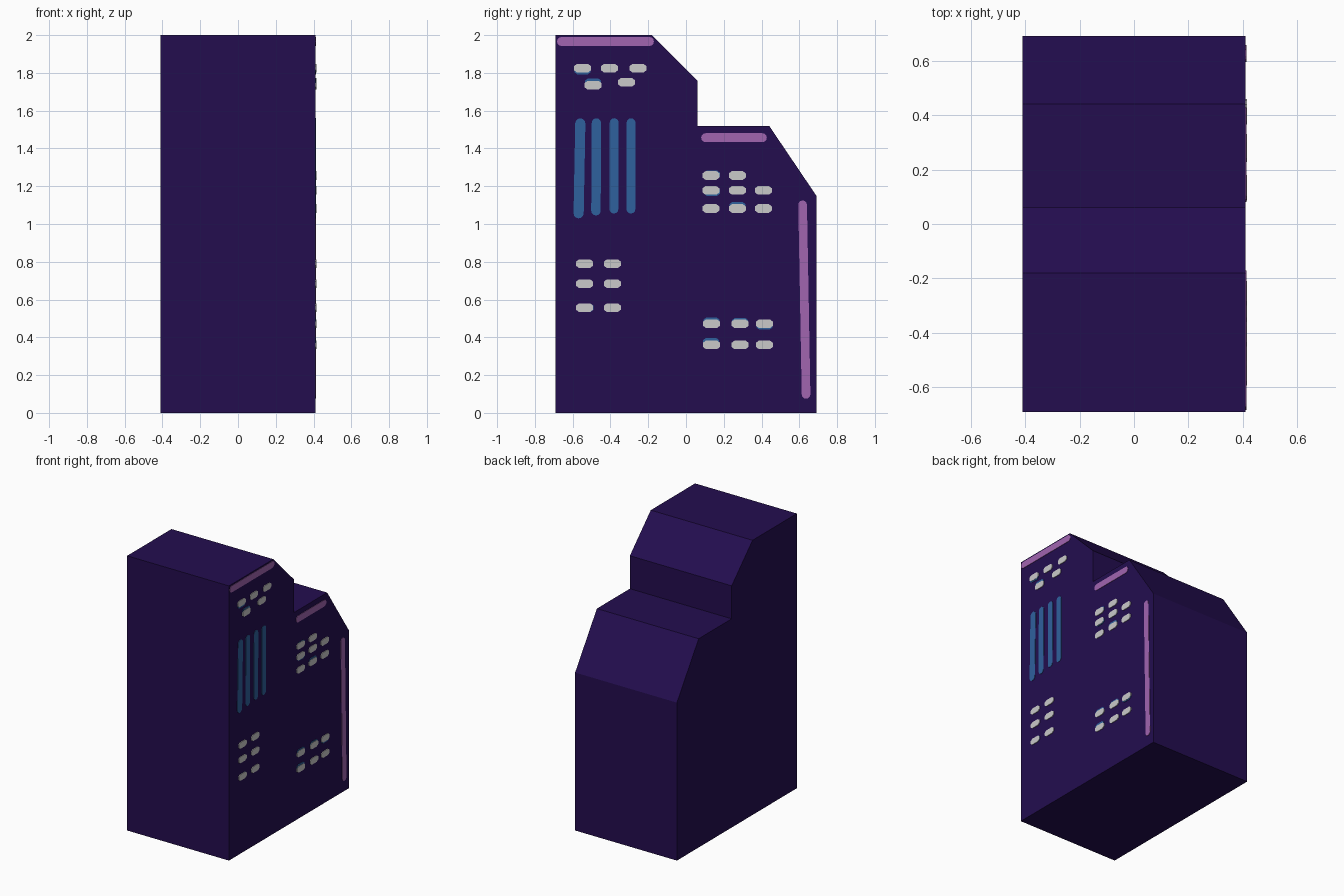
import bpy, bmesh, math

if "Cube" in bpy.data.objects:
    bpy.data.objects.remove(bpy.data.objects["Cube"])

HALF_W = 0.41


def material(name, rgb):
    m = bpy.data.materials.new(name)
    m.diffuse_color = (*rgb, 1.0)
    m.use_nodes = True
    m.node_tree.nodes["Principled BSDF"].inputs["Base Color"].default_value = m.diffuse_color
    return m


PURPLE = material("deep purple", (0.0170, 0.0040, 0.0785))
PINK = material("orchid pink", (0.356, 0.130, 0.434))
BLUE = material("steel blue", (0.028, 0.120, 0.340))
PALE = material("pale grey", (0.59, 0.59, 0.59))


def prism(name, outlines, x0, x1, mat):
    """Extrude closed (y, z) outlines from x0 to x1 as one object."""
    bm = bmesh.new()
    for pts in outlines:
        lo = [bm.verts.new((x0, y, z)) for y, z in pts]
        hi = [bm.verts.new((x1, y, z)) for y, z in pts]
        bm.faces.new(lo[::-1])
        bm.faces.new(hi)
        for i in range(len(pts)):
            j = (i + 1) % len(pts)
            bm.faces.new((lo[i], lo[j], hi[j], hi[i]))
    bmesh.ops.recalc_face_normals(bm, faces=bm.faces)
    mesh = bpy.data.meshes.new(name)
    bm.to_mesh(mesh)
    bm.free()
    mesh.materials.append(mat)
    ob = bpy.data.objects.new(name, mesh)
    bpy.context.collection.objects.link(ob)
    return ob


def stripe(y0, z0, y1, z1, width, steps=6):
    """Round-ended stripe whose outer ends are the two given points."""
    r = width / 2
    a = math.atan2(z1 - z0, y1 - y0)
    ends = [(y1 - r * math.cos(a), z1 - r * math.sin(a), a - math.pi / 2),
            (y0 + r * math.cos(a), z0 + r * math.sin(a), a + math.pi / 2)]
    return [(cy + r * math.cos(s + math.pi * k / steps),
             cz + r * math.sin(s + math.pi * k / steps))
            for cy, cz, s in ends for k in range(steps + 1)]


def window(y, z, w=0.09, h=0.046):
    """Small window with clipped corners."""
    a, b, c, d = w / 2, h / 2, w / 2 - 0.016, h / 2 - 0.012
    return [(y + p, z + q) for p, q in
            [(-c, -b), (c, -b), (a, -d), (a, d), (c, b), (-c, b), (-a, d), (-a, -d)]]


# Stepped tower body
prism("tower_body", [[(-0.69, 0), (0.69, 0), (0.69, 1.15), (0.44, 1.52), (0.06, 1.52),
                      (0.06, 1.76), (-0.18, 2), (-0.69, 2)]], -HALF_W, HALF_W, PURPLE)

# Pink trim along the roof lines and the back edge
prism("pink_trim", [stripe(-0.683, 1.966, -0.17, 1.966, 0.048),
                    stripe(0.08, 1.457, 0.428, 1.457, 0.048),
                    stripe(0.636, 0.075, 0.617, 1.125, 0.046)],
      HALF_W, HALF_W + 0.003, PINK)

# Tall blue strips
prism("blue_strips", [stripe(-0.569, 1.03, -0.559, 1.56, 0.054),
                      stripe(-0.477, 1.045, -0.474, 1.56, 0.05),
                      stripe(-0.382, 1.055, -0.380, 1.56, 0.048),
                      stripe(-0.292, 1.055, -0.291, 1.56, 0.048)],
      HALF_W, HALF_W + 0.003, BLUE)

# Window groups
spots = [(-0.548, 1.825), (-0.405, 1.825), (-0.254, 1.825), (-0.492, 1.735), (-0.315, 1.75)]
spots += [(y, z) for z in (1.257, 1.178, 1.082) for y in (0.132, 0.272, 0.41)
          if not (z > 1.2 and y > 0.4)]
spots += [(y, z) for z in (0.79, 0.684, 0.557) for y in (-0.537, -0.39)]
spots += [(y, z) for z in (0.472, 0.36) for y in (0.135, 0.286, 0.415)]
prism("windows", [window(y, z) for y, z in spots], HALF_W, HALF_W + 0.005, PALE)

# Blue slivers peeking out behind some windows
slivers = [(-0.548, 1.815), (-0.492, 1.748), (0.272, 1.094), (0.137, 1.172),
           (0.137, 1.26), (0.135, 0.482), (0.286, 0.480), (0.415, 0.464),
           (0.133, 0.374), (-0.533, 0.557)]
prism("window_glow", [window(y, z, 0.086, 0.046) for y, z in slivers],
      HALF_W, HALF_W + 0.003, BLUE)
